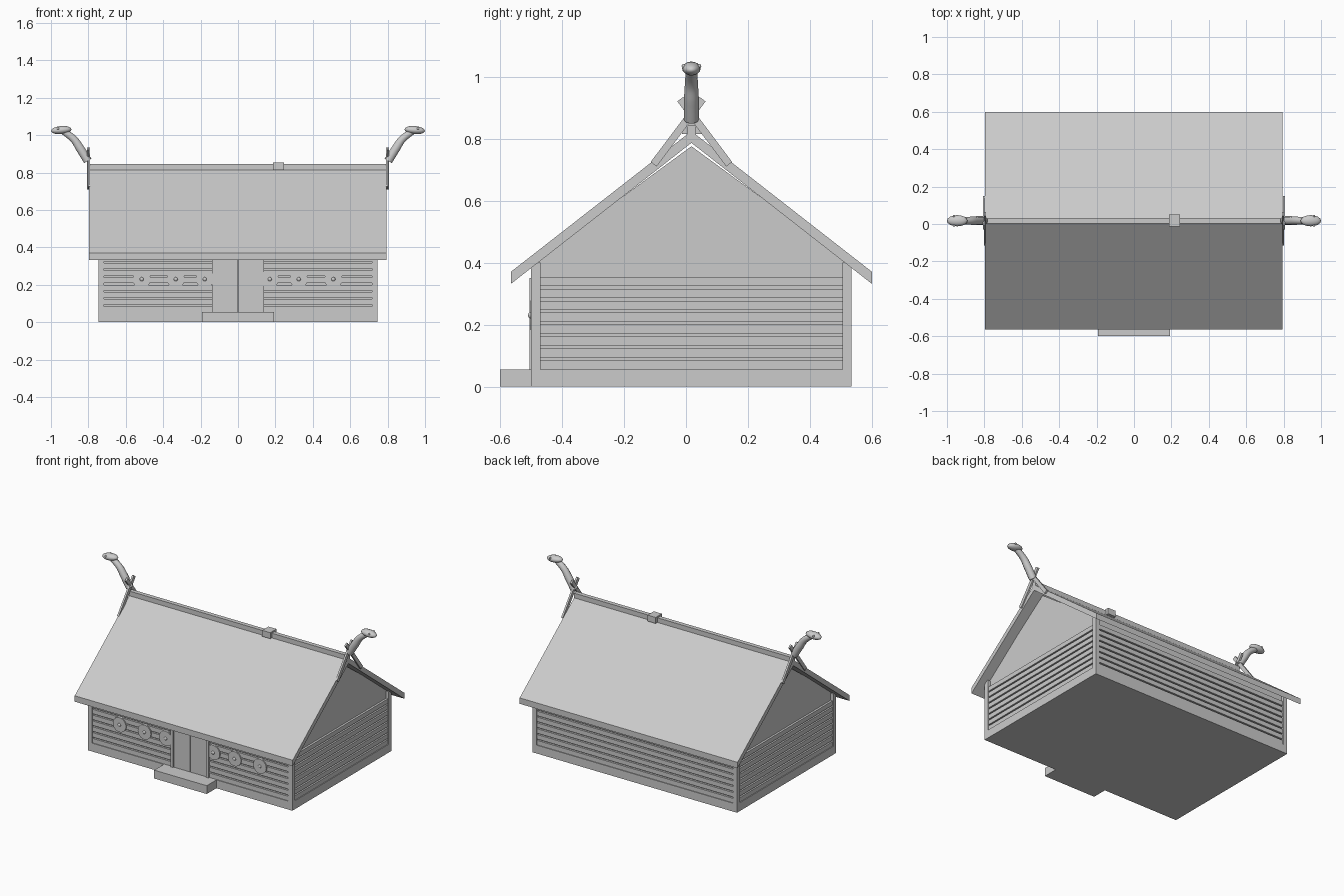
import bpy, bmesh, math
from mathutils import Vector

if "Cube" in bpy.data.objects:
    bpy.data.objects.remove(bpy.data.objects["Cube"])

YC = 0.0175   # ridge line in y


def mesh_object(name, bm):
    bmesh.ops.recalc_face_normals(bm, faces=bm.faces)
    me = bpy.data.meshes.new(name)
    bm.to_mesh(me)
    bm.free()
    ob = bpy.data.objects.new(name, me)
    bpy.context.collection.objects.link(ob)
    return ob


def box(name, x0, x1, y0, y1, z0, z1):
    bm = bmesh.new()
    bmesh.ops.create_cube(bm, size=1)
    for v in bm.verts:
        v.co = ((x0 + x1) / 2 + v.co.x * (x1 - x0),
                (y0 + y1) / 2 + v.co.y * (y1 - y0),
                (z0 + z1) / 2 + v.co.z * (z1 - z0))
    return mesh_object(name, bm)


def extrude_x(name, profile, x0, x1):
    """Extrude a (y, z) profile along x."""
    bm = bmesh.new()
    f = bm.faces.new([bm.verts.new((x0, y, z)) for y, z in profile])
    r = bmesh.ops.extrude_face_region(bm, geom=[f])
    vs = [g for g in r["geom"] if isinstance(g, bmesh.types.BMVert)]
    bmesh.ops.translate(bm, verts=vs, vec=(x1 - x0, 0, 0))
    return mesh_object(name, bm)


def smooth(ob, angle=40):
    bpy.ops.object.select_all(action='DESELECT')
    ob.select_set(True)
    bpy.context.view_layer.objects.active = ob
    bpy.ops.object.shade_smooth_by_angle(angle=math.radians(angle))


def sphere(name, loc, scale, rot=(0, 0, 0), seg=16):
    bpy.ops.mesh.primitive_uv_sphere_add(segments=seg, ring_count=seg // 2,
                                         radius=1, location=loc, rotation=rot)
    ob = bpy.context.object
    ob.name = name
    ob.scale = scale
    smooth(ob, 60)
    return ob


# Foundation, step and gabled body
box("foundation", -0.747, 0.747, -0.5, 0.535, 0, 0.055)
box("door_step", -0.192, 0.192, -0.6, -0.49, 0, 0.055)
extrude_x("hall_body", [(-0.482, 0.05), (0.517, 0.05), (0.517, 0.41),
                        (YC, 0.776), (-0.482, 0.41)], -0.728, 0.728)

# Corner posts
for sx in (-1, 1):
    for y0 in (-0.5, 0.505):
        xa, xb = sorted((sx * 0.747, sx * 0.717))
        box("corner_post", xa, xb, y0, y0 + 0.03, 0.055, 0.4)

# Horizontal wall planks on all four sides
pitch = 0.0385
for i in range(8):
    z0 = 0.055 + i * pitch
    z1 = z0 + pitch - 0.009
    for sx in (-1, 1):
        xa, xb = sorted((sx * 0.742, sx * 0.72))
        box("end_plank", xa, xb, -0.472, 0.507, z0, z1)
        xa, xb = sorted((sx * 0.72, sx * 0.13))
        box("front_plank", xa, xb, -0.495, -0.47, z0, z1)
    box("back_plank", -0.72, 0.72, 0.505, 0.53, z0, z1)

# Double door with jambs and lintel
for s in (-1, 1):
    xa, xb = sorted((s * 0.002, s * 0.124))
    box("door_leaf", xa, xb, -0.498, -0.475, 0.055, 0.34)
    xa, xb = sorted((s * 0.12, s * 0.138))
    box("door_jamb", xa, xb, -0.506, -0.475, 0.055, 0.35)
box("door_lintel", -0.138, 0.138, -0.506, -0.475, 0.335, 0.35)

# Round shields with bosses along the front
for x in (-0.515, -0.333, -0.178, 0.17, 0.325, 0.51):
    bpy.ops.mesh.primitive_cylinder_add(vertices=24, radius=0.048, depth=0.012,
                                        location=(x, -0.496, 0.23),
                                        rotation=(math.pi / 2, 0, 0))
    bpy.context.object.name = "shield"
    smooth(bpy.context.object)
    sphere("shield_boss", (x, -0.502, 0.23), (0.011, 0.008, 0.011), seg=12)

# Roof chevron, ridge beam and smoke vent
h = 0.5825
extrude_x("roof", [(YC - h, 0.332), (YC - h, 0.371), (YC, 0.825),
                   (YC + h, 0.371), (YC + h, 0.332), (YC, 0.787)], -0.797, 0.795)
box("ridge_beam", -0.797, 0.795, YC - 0.014, YC + 0.014, 0.805, 0.845)
box("smoke_vent", 0.186, 0.245, YC - 0.031, YC + 0.034, 0.815, 0.855)

# Crossed gable boards and carved beast finials at both ends
for s in (-1, 1):
    for k in (-1, 1):
        a = Vector((YC + k * 0.122, 0.718))
        b = Vector((YC - k * 0.036, 0.928))
        d = (b - a).normalized()
        n = Vector((-d.y, d.x)) * 0.012
        x0 = s * (0.797 + (0.005 if k > 0 else 0))
        extrude_x("gable_board", [tuple(a - n), tuple(a + n), tuple(b + n),
                                  tuple(b - n)], x0 - 0.006, x0 + 0.006)

    cu = bpy.data.curves.new("beast_neck", 'CURVE')
    cu.dimensions = '3D'
    cu.bevel_depth = 0.024
    cu.bevel_resolution = 3
    cu.use_fill_caps = True
    path = [(0.803, 0.862, 1.0), (0.845, 0.93, 1.0),
            (0.878, 0.978, 0.88), (0.935, 1.022, 0.75)]
    sp = cu.splines.new('BEZIER')
    sp.bezier_points.add(len(path) - 1)
    sp.resolution_u = 5
    for p, (x, z, r) in zip(sp.bezier_points, path):
        p.co = (s * x, YC, z)
        p.radius = r
        p.handle_left_type = p.handle_right_type = 'AUTO'
    tmp = bpy.data.objects.new("beast_neck_path", cu)
    bpy.context.collection.objects.link(tmp)
    me = bpy.data.meshes.new_from_object(
        tmp.evaluated_get(bpy.context.evaluated_depsgraph_get()))
    bpy.data.objects.remove(tmp)
    neck = bpy.data.objects.new("beast_neck", me)
    bpy.context.collection.objects.link(neck)
    smooth(neck)

    sphere("beast_head", (s * 0.945, YC, 1.027), (0.055, 0.03, 0.022),
           rot=(0, s * math.radians(5), 0))
    for k in (-1, 1):
        sphere("beast_eye", (s * 0.962, YC + k * 0.025, 1.035),
               (0.007, 0.007, 0.007), seg=8)
